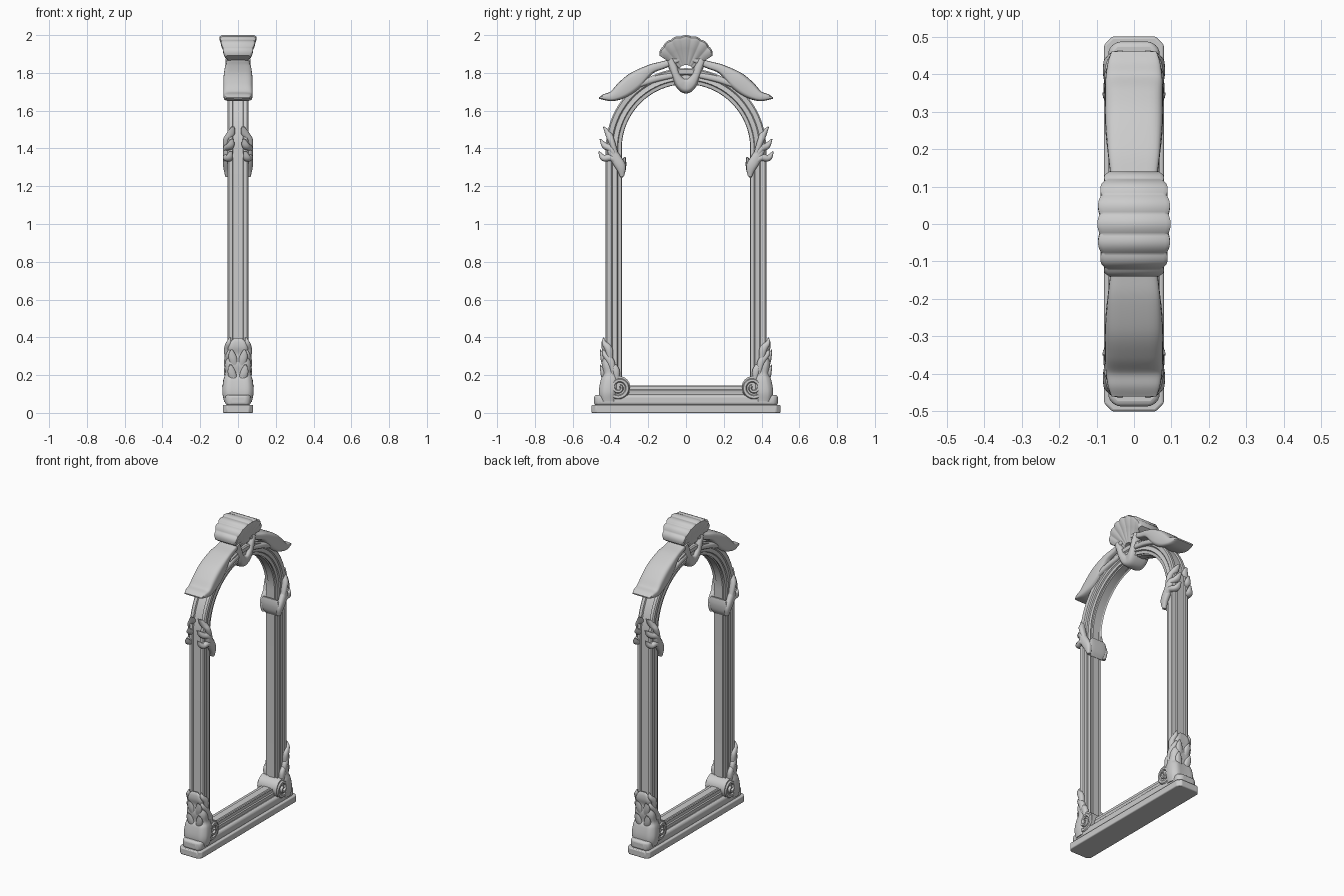
import bpy, bmesh
from math import sin, cos, pi, radians, copysign, hypot
from mathutils import Vector

if "Cube" in bpy.data.objects:
    bpy.data.objects.remove(bpy.data.objects["Cube"])


def finish(name, bm, mirror_x=False, mirror_y=False, angle=35):
    bmesh.ops.recalc_face_normals(bm, faces=bm.faces)
    me = bpy.data.meshes.new(name)
    bm.to_mesh(me)
    bm.free()
    ob = bpy.data.objects.new(name, me)
    bpy.context.collection.objects.link(ob)
    bpy.ops.object.select_all(action='DESELECT')
    ob.select_set(True)
    bpy.context.view_layer.objects.active = ob
    bpy.ops.object.shade_smooth_by_angle(angle=radians(angle))
    if mirror_x or mirror_y:
        m = ob.modifiers.new("mirror", 'MIRROR')
        m.use_axis = (mirror_x, mirror_y, False)
        m.use_mirror_merge = False
    return ob


def skin(name, rings, **kw):
    """Join closed rings of equal length into a capped solid."""
    bm = bmesh.new()
    vs = [[bm.verts.new(p) for p in r] for r in rings]
    n = len(vs[0])
    for a, b in zip(vs, vs[1:]):
        for i in range(n):
            bm.faces.new((a[i], a[(i + 1) % n], b[(i + 1) % n], b[i]))
    bm.faces.new(vs[0])
    bm.faces.new(vs[-1])
    return finish(name, bm, **kw)


def smooth_path(pts, steps):
    """Catmull-Rom interpolation of number tuples."""
    pts = [Vector(p) for p in pts]
    ext = [pts[0] * 2 - pts[1]] + pts + [pts[-1] * 2 - pts[-2]]
    out = []
    for a, b, c, d in zip(ext, ext[1:], ext[2:], ext[3:]):
        for k in range(steps):
            t = k / steps
            out.append(0.5 * (2 * b + (c - a) * t + (2 * a - 5 * b + 4 * c - d) * t * t
                              + (3 * b - a - 3 * c + d) * t ** 3))
    return out + [pts[-1]]


def strap(name, pts, power=0.6, steps=6, rib=0.0, **kw):
    """Rounded band along (x, y, z, half thickness, half width) points."""
    path = smooth_path(pts, steps)
    rings = []
    for i, p in enumerate(path):
        q0, q1 = path[max(i - 1, 0)], path[min(i + 1, len(path) - 1)]
        dy, dz = q1[1] - q0[1], q1[2] - q0[2]
        L = hypot(dy, dz) or 1
        ny, nz = -dz / L, dy / L
        ring = []
        for k in range(28):
            a = 2 * pi * k / 28
            c, s = cos(a), sin(a)
            u = copysign(abs(c) ** power, c) * max(p[4], .001)
            v = copysign(abs(s) ** power, s) * max(p[3], .001) * (1 + rib * cos(6 * a))
            ring.append((p[0] + u, p[1] + ny * v, p[2] + nz * v))
        rings.append(ring)
    return skin(name, rings, **kw)


def slab(name, hx, hy, z0, z1, cut, bevel):
    """Plinth block with clipped corners and eased edges."""
    out = [(hx, hy - cut), (hx - cut, hy), (cut - hx, hy), (-hx, hy - cut),
           (-hx, cut - hy), (cut - hx, -hy), (hx - cut, -hy), (hx, cut - hy)]
    ob = skin(name, [[(x, y, z) for x, y in out] for z in (z0, z1)])
    b = ob.modifiers.new("bevel", 'BEVEL')
    b.width, b.segments = bevel, 3
    return ob


# plinth
slab("plinth", .08, .5, 0, .043, .022, .006)
slab("plinth_moulding", .068, .487, .04, .095, .02, .018)

# moulded frame section: (distance from arch centre, x)
half = [(.34, .022), (.346, .026), (.346, .034), (.342, .04), (.36, .043), (.364, .05),
        (.376, .046), (.388, .046), (.394, .053), (.418, .055), (.425, .048),
        (.425, .03), (.417, .026)]
section = half + [(r, -x) for r, x in reversed(half)]
CZ = 1.40
rings = [[(x, r, .06) for r, x in section]]
for i in range(41):
    a = pi * i / 40
    rings.append([(x, r * cos(a), CZ + r * sin(a)) for r, x in section])
rings.append([(x, -r, .06) for r, x in section])
skin("arched_frame", rings, angle=25)
skin("sill", [[(x, y, .485 - r) for r, x in section] for y in (-.42, .42)], angle=25)

# base scrolls
cy, cz = .355, .135
spiral = []
for i in range(25):
    t = i / 24
    a, r = radians(20 - 620 * t), .06 - .05 * t
    spiral.append((0, cy + r * cos(a), cz + r * sin(a), .018 - .008 * t, .074 + .01 * t))
strap("scroll", spiral, steps=3, mirror_y=True)
bm = bmesh.new()
bmesh.ops.create_cone(bm, cap_ends=True, segments=32, radius1=.06, radius2=.06, depth=.136)
for v in bm.verts:
    v.co = (v.co.z, cy + v.co.x, cz + v.co.y)
finish("scroll_core", bm, mirror_y=True)

# base acanthus leaves
strap("base_leaf", [(0, .41, .06, .045, .074), (0, .412, .11, .05, .083), (0, .402, .17, .05, .078),
                    (0, .402, .21, .038, .068), (0, .412, .26, .034, .068), (0, .415, .31, .024, .056),
                    (0, .43, .35, .018, .052), (0, .437, .375, .01, .04), (0, .437, .395, .003, .02)],
      rib=.06, mirror_y=True)
for n, (y0, z0, y1, z1) in enumerate([(.365, .16, .395, .29), (.385, .2, .43, .34), (.4, .27, .433, .4)]):
    strap(f"base_leaf_lobe_{n + 1}",
          [(.05, y0, z0, .012, .018), (.057, y0 * .6 + y1 * .4 - .005, (z0 + z1) / 2, .02, .017),
           (.05, y1, z1 - .03, .013, .014), (.042, y1 + .004, z1, .002, .004)],
          power=.9, mirror_x=True, mirror_y=True)
for n, (z, x) in enumerate([(.23, .03), (.31, .026)]):
    strap(f"base_leaf_curl_{n + 1}",
          [(x * .6, .43, z - .08, .008, .015), (x, .437, z - .03, .014, .022),
           (x * 1.2, .445, z, .01, .018), (x * 1.3, .454, z + .025, .002, .005)],
          power=.9, mirror_x=True, mirror_y=True)

# leaves clasping the posts
strap("post_leaf_roll", [(0, .343, 1.245, .006, .045), (0, .335, 1.275, .013, .062),
                         (0, .33, 1.31, .014, .064), (0, .327, 1.34, .01, .058),
                         (0, .322, 1.355, .003, .045)], mirror_y=True)
strap("post_leaf_stem", [(.055, .338, 1.25, .01, .012), (.06, .345, 1.3, .026, .018),
                         (.06, .37, 1.345, .028, .02), (.058, .395, 1.39, .022, .018),
                         (.05, .41, 1.43, .006, .008)],
      power=.85, mirror_x=True, mirror_y=True)
for n, (y, z, x) in enumerate([(.462, 1.385, .045), (.455, 1.45, .038), (.437, 1.515, .034)]):
    strap(f"post_leaf_finger_{n + 1}",
          [(.06, .365, 1.32 + n * .015, .012, .016), (.06, .395, (1.34 + z) / 2 - .012 + n * .012, .017, .02),
           (x + .004, y - .025, z - .035, .017, .022), (x - .008, y, z, .003, .008)],
          power=.9, mirror_x=True, mirror_y=True)

# top garland leaves
strap("garland_leaf", [(0, .04, 1.87, .015, .06), (0, .12, 1.842, .02, .062), (0, .19, 1.818, .026, .07),
                       (0, .265, 1.762, .047, .077), (0, .33, 1.712, .045, .077),
                       (0, .385, 1.678, .028, .076), (0, .43, 1.672, .017, .07),
                       (0, .46, 1.667, .004, .06)], power=.45, mirror_y=True)
strap("garland_strand", [(0, .055, 1.79, .016, .058), (0, .1, 1.782, .018, .06),
                         (0, .17, 1.766, .019, .066), (0, .25, 1.74, .02, .07)],
      power=.5, mirror_y=True)

# pendant loop with the eyelet
side = [(0, .085, 1.87, .022, .066), (0, .066, 1.825, .024, .068), (0, .052, 1.785, .024, .068),
        (0, .028, 1.747, .033, .066)]
strap("pendant_loop", side + [(0, 0, 1.734, .043, .062)] + [(x, -y, z, t, w) for x, y, z, t, w in reversed(side)],
      power=.6)

# fluted shell crest
rings = []
for i in range(85):
    u = i / 42 - 1
    a = radians(57) * u
    flute = abs(cos(u * 3.5 * pi))
    R = .2 - .028 * abs(u) ** 3 - .005 * (1 - flute)
    k = 1 - .28 * u * u
    prof = [(.042, .052), (.08, .064), (.13, .08), (R - .025, .098), (R - .008, .098), (R, .086)]
    prof = [(r, x * k - .006 * (1 - flute) * r / .2) for r, x in prof]
    prof += [(r, -x) for r, x in reversed(prof)]
    rings.append([(x, r * sin(a), 1.8 + r * cos(a)) for r, x in prof])
skin("shell_crest", rings, angle=40)
